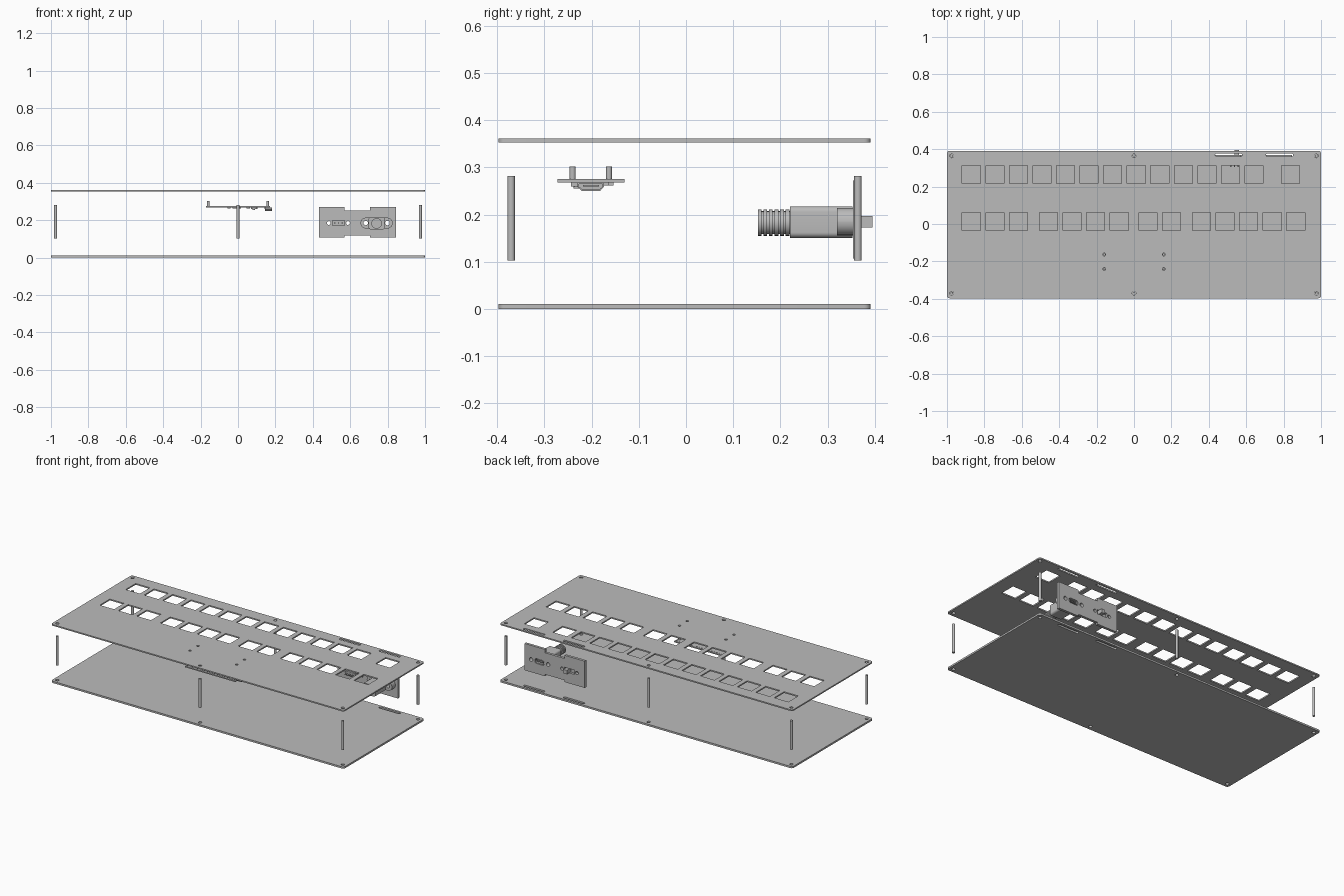
import bpy, bmesh, math
from mathutils import Matrix

cube = bpy.data.objects.get("Cube")
if cube:
    bpy.data.objects.remove(cube)

grey = bpy.data.materials.new("plain grey")
grey.use_nodes = True
grey.diffuse_color = (0.5, 0.5, 0.5, 1)
grey.node_tree.nodes["Principled BSDF"].inputs["Base Color"].default_value = (0.5, 0.5, 0.5, 1)

YC = -0.003          # depth centre of the case
ALONG_Y = Matrix.Rotation(math.pi / 2, 4, 'X')   # drawing plane stands upright, facing -y


def link(name, mesh, smooth=False):
    obj = bpy.data.objects.new(name, mesh)
    bpy.context.collection.objects.link(obj)
    mesh.materials.clear()
    mesh.materials.append(grey)
    if smooth:
        bpy.ops.object.select_all(action='DESELECT')
        obj.select_set(True)
        bpy.context.view_layer.objects.active = obj
        bpy.ops.object.shade_smooth_by_angle(angle=math.radians(35))
    return obj


def rounded(cx, cy, w, h, r=0.0, n=6):
    """Outline of a rectangle with rounded corners (a circle or slot when r is half)."""
    if r == 0:
        return [(cx + sx * w / 2, cy + sy * h / 2) for sx, sy in ((1, 1), (-1, 1), (-1, -1), (1, -1))]
    pts = []
    for k, (sx, sy) in enumerate(((1, 1), (-1, 1), (-1, -1), (1, -1))):
        for i in range(n + 1):
            a = math.pi / 2 * (k + i / n)
            pts.append((cx + sx * (w / 2 - r) + r * math.cos(a),
                        cy + sy * (h / 2 - r) + r * math.sin(a)))
    return pts


def circle(cx, cy, r, n=20):
    return [(cx + r * math.cos(i * math.tau / n), cy + r * math.sin(i * math.tau / n)) for i in range(n)]


def plate(name, loops, lo, hi, upright=False):
    """Flat sheet from an outline followed by its holes, spanning lo..hi in thickness."""
    curve = bpy.data.curves.new(name, 'CURVE')
    curve.dimensions = '2D'
    curve.fill_mode = 'BOTH'
    curve.extrude = (hi - lo) / 2
    for loop in loops:
        s = curve.splines.new('POLY')
        s.points.add(len(loop) - 1)
        for p, (x, y) in zip(s.points, loop):
            p.co = (x, y, 0, 1)
        s.use_cyclic_u = True
    tmp = bpy.data.objects.new(name + " outline", curve)
    bpy.context.collection.objects.link(tmp)
    bpy.context.view_layer.update()
    deps = bpy.context.evaluated_depsgraph_get()
    mesh = bpy.data.meshes.new_from_object(tmp.evaluated_get(deps))
    bpy.data.objects.remove(tmp)
    mid = (lo + hi) / 2
    if upright:
        mesh.transform(Matrix.Translation((0, mid, 0)) @ ALONG_Y)
    else:
        mesh.transform(Matrix.Translation((0, 0, mid)))
    bm = bmesh.new()
    bm.from_mesh(mesh)
    bmesh.ops.remove_doubles(bm, verts=bm.verts, dist=1e-5)
    bmesh.ops.recalc_face_normals(bm, faces=bm.faces)
    bm.to_mesh(mesh)
    bm.free()
    return link(name, mesh, True)


def box(name, x, y, z):
    loop = rounded(sum(x) / 2, sum(y) / 2, x[1] - x[0], y[1] - y[0])
    return plate(name, [loop], *z)


def post(name, x, y, z0, z1, r):
    return plate(name, [circle(x, y, r, 16)], z0, z1)


# Shared outline, screw holes and panel slots of both case sheets
outline = rounded(0, YC, 2, 0.788, 0.014)
posts = [(x, YC + sy * 0.367) for x in (-0.975, 0, 0.975) for sy in (-1, 1)]
screw_holes = [circle(x, y, 0.01) for x, y in posts]
slots = [rounded(x, 0.369, 0.144, 0.016, 0.0079) for x in (0.506, 0.778)]

# Key openings: each run is (first x, count) at a fixed pitch
PITCH, KEY = 0.126, 0.097
rows = {0.265: ((-0.87, 13), (0.837, 1)),
        0.013: ((-0.87, 3), (-0.457, 4), (0.075, 2), (0.361, 5))}
keys = [rounded(x + i * PITCH, y, KEY, KEY)
        for y, runs in rows.items() for x, count in runs for i in range(count)]

board_mounts = [(x, y) for x in (-0.159, 0.159) for y in (-0.24, -0.163)]
mount_holes = [circle(x, y, 0.008) for x, y in board_mounts]

plate("top_plate", [outline] + screw_holes + slots + keys + mount_holes, 0.353, 0.361)
plate("bottom_plate", [outline] + screw_holes + slots, 0, 0.011)

for x, y in posts:
    post("case_standoff", x, y, 0.103, 0.282, 0.008)

# Controller board, hanging component side down
BY = -0.2015
pins = [circle((i - 9.5) * 0.0171, BY + s * 0.06, 0.0034, 8) for i in range(20) for s in (-1, 1)]
plate("controller_board", [rounded(0, BY, 0.344, 0.142)] + pins, 0.268, 0.275)
for x, y in board_mounts:
    post("board_standoff", x, y, 0.275, 0.302, 0.0065)
box("main_chip", (-0.03, 0.017), (BY - 0.024, BY + 0.023), (0.262, 0.268))
box("memory_chip", (0.045, 0.065), (BY - 0.013, BY + 0.013), (0.263, 0.268))
box("power_chip", (0.085, 0.105), (BY + 0.02, BY + 0.04), (0.261, 0.268))
box("inductor", (0.142, 0.16), (-0.164, -0.153), (0.261, 0.268))
box("crystal", (-0.055, -0.04), (BY - 0.01, BY + 0.012), (0.263, 0.268))
box("button_base", (0.07, 0.1), (BY - 0.042, BY - 0.018), (0.259, 0.268))
post("button_cap", 0.085, BY - 0.03, 0.255, 0.259, 0.007)

# Board connector: tapered shell with a hollow mouth and a tongue, facing +x
def taper(w, top, bottom):
    return [(w, top), (-w, top), (-w, (top + bottom) / 2), (-w * 0.7, bottom),
            (w * 0.7, bottom), (w, (top + bottom) / 2)]

TO_X = Matrix.Rotation(math.pi / 2, 4, 'Z') @ ALONG_Y   # drawing x becomes y, drawing y becomes z
for name, loops, x0, x1 in (
        ("port_shell", [taper(0.028, 0.268, 0.25), taper(0.025, 0.265, 0.253)], 0.15, 0.181),
        ("port_back", [taper(0.028, 0.268, 0.25)], 0.144, 0.15),
        ("port_tongue", [rounded(0, 0.261, 0.034, 0.004)], 0.15, 0.178)):
    part = plate(name, loops, 0, x1 - x0)
    mid = Matrix.Translation((x0, BY, 0))
    part.data.transform(mid @ TO_X)

# Rear connector panel, wide at both tabs and waisted between them
ZC = 0.185
L, R, A, B = 0.433, 0.844, 0.57, 0.705
panel = [(L, 0.107), (A, 0.107), (A, 0.118), (B, 0.118), (B, 0.107), (R, 0.107),
         (R, 0.272), (B, 0.272), (B, 0.252), (A, 0.252), (A, 0.272), (L, 0.272)]
JX, SX = 0.741, 0.537
jack_screws = [circle(JX + s * 0.058, ZC, 0.012) for s in (-1, 1)]
switch_screws = [circle(SX + s * 0.051, ZC, 0.01) for s in (-1, 1)]
plate("rear_panel", [panel] + jack_screws + switch_screws
      + [rounded(JX, ZC, 0.064, 0.03, 0.012), rounded(SX, ZC, 0.07, 0.027)],
      0.354, 0.37, True)

# Extension jack: flange, body, ribbed cable relief
plate("jack_flange", [rounded(JX, ZC, 0.172, 0.058, 0.0285)] + jack_screws, 0.32, 0.354, True)
plate("jack_body", [rounded(JX, ZC - 0.001, 0.086, 0.067, 0.012)], 0.22, 0.353, True)
plate("jack_shell", [rounded(JX, ZC, 0.058, 0.024, 0.009), rounded(JX, ZC, 0.052, 0.018, 0.007)],
      0.353, 0.37, True)
plate("jack_tongue", [rounded(JX, ZC, 0.04, 0.005)], 0.353, 0.367, True)
plate("cable_core", [circle(JX, ZC - 0.002, 0.024, 24)], 0.152, 0.22, True)
for i in range(6):
    y = 0.152 + i * 0.0118
    plate("cable_rib", [circle(JX, ZC - 0.002, 0.028, 24)], y, y + 0.008, True)

# Slide switch: thin mounting strap, body, legs and slider
plate("switch_strap", [rounded(SX, ZC, 0.138, 0.034, 0.0165)] + switch_screws, 0.35, 0.354, True)
plate("switch_body", [rounded(SX, ZC, 0.068, 0.026)], 0.325, 0.356, True)
plate("switch_slider", [rounded(SX + 0.012, ZC, 0.024, 0.024)], 0.356, 0.395, True)
for i in (-1, 0, 1):
    plate("switch_leg", [rounded(SX + i * 0.02, ZC, 0.007, 0.005)], 0.305, 0.325, True)
